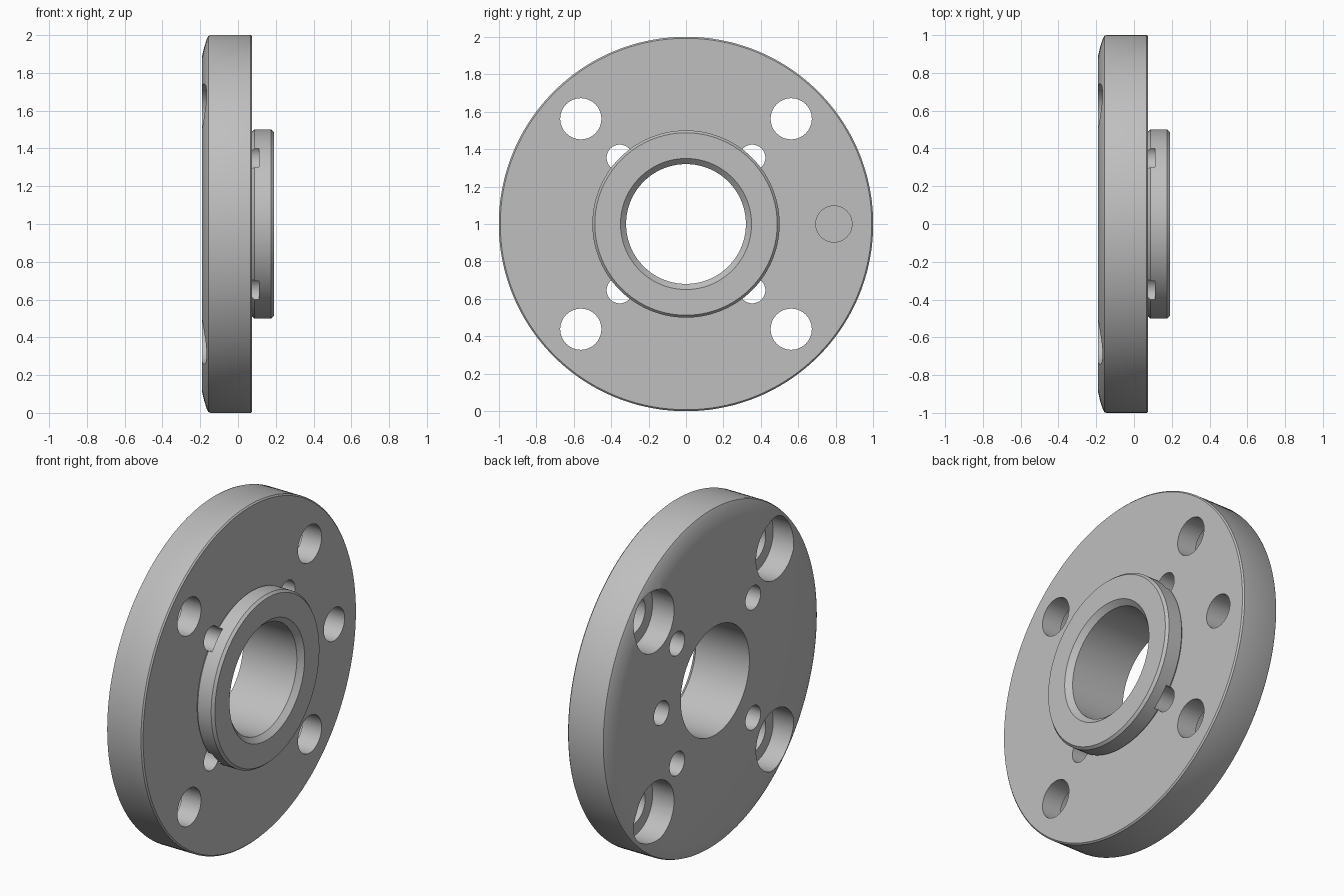
import bpy, bmesh, math
from mathutils import Matrix, Vector

if "Cube" in bpy.data.objects:
    bpy.data.objects.remove(bpy.data.objects["Cube"], do_unlink=True)

BACK, FACE, HUB = -0.19, 0.075, 0.19   # x of back face, front face, hub face
OVER = 0.05                            # how far cutters run past a surface

steel = bpy.data.materials.new("steel grey")
steel.use_nodes = True
grey = (0.52, 0.52, 0.52, 1)
steel.diffuse_color = grey
steel.node_tree.nodes["Principled BSDF"].inputs["Base Color"].default_value = grey


def lathe(bm, profile, y=0, z=1, steps=48):
    """Spin a closed (x, radius) profile about an axis parallel to x."""
    centre = Vector((0, y, z))
    rings = []
    for i in range(steps):
        turn = Matrix.Rotation(math.tau * i / steps, 3, 'X')
        rings.append([bm.verts.new(centre + turn @ Vector((x, 0, r))) for x, r in profile])
    n = len(profile)
    for i in range(steps):
        a, b = rings[i], rings[(i + 1) % steps]
        for j in range(n):
            k = (j + 1) % n
            bm.faces.new((a[j], a[k], b[k], b[j]))


def drill(bm, y, z, *sections):
    """Solid stepped cutter from (x, radius) sections, capped on its axis."""
    xs = [x for x, r in sections]
    lathe(bm, [(xs[0], 0), *sections, (xs[-1], 0)], y, z)
    bmesh.ops.remove_doubles(bm, verts=bm.verts, dist=0.0001)
    flat = [f for f in bm.faces if f.calc_area() < 1e-9]
    bmesh.ops.delete(bm, geom=flat, context='FACES')


def make(name, bm):
    bmesh.ops.recalc_face_normals(bm, faces=bm.faces)
    mesh = bpy.data.meshes.new(name)
    bm.to_mesh(mesh)
    bm.free()
    mesh.materials.append(steel)
    obj = bpy.data.objects.new(name, mesh)
    bpy.context.collection.objects.link(obj)
    return obj


# Flange disc with hub and chamfered bore, in one turned profile
bm = bmesh.new()
lathe(bm, [
    (BACK, 0.32), (BACK, 0.89), (-0.178, 0.94), (-0.165, 0.98), (-0.157, 0.995), (-0.145, 1.0),
    (0.067, 1.0), (FACE, 0.992), (FACE, 0.488),
    (0.087, 0.5), (0.175, 0.5), (HUB, 0.487),
    (HUB, 0.35), (0.16, 0.32),
], steps=144)
flange = make("flange", bm)

# All holes as one cutter
bm = bmesh.new()
start, end = BACK - OVER, FACE + OVER
for sy in (-1, 1):
    for sz in (-1, 1):
        # counterbored bolt hole
        drill(bm, sy * 0.562, 1 + sz * 0.562,
              (start, 0.18), (-0.05, 0.18), (-0.05, 0.11), (end, 0.11))
        # small hole that bites into the hub
        drill(bm, sy * 0.354, 1 + sz * 0.354, (start, 0.07), (0.11, 0.07))
# blind pin hole in the back, blind locating hole in the front
drill(bm, 0.5, 1, (start, 0.07), (-0.03, 0.07))
drill(bm, 0.79, 1, (-0.11, 0.097), (end, 0.097))
cutter = make("hole_cutter", bm)
cutter.hide_render = True

cut = flange.modifiers.new("holes", 'BOOLEAN')
cut.operation = 'DIFFERENCE'
cut.solver = 'EXACT'
cut.object = cutter
bpy.context.view_layer.objects.active = flange
flange.select_set(True)
bpy.ops.object.modifier_apply(modifier=cut.name)
bpy.data.objects.remove(cutter, do_unlink=True)

bpy.ops.object.shade_smooth_by_angle(angle=math.radians(30))
